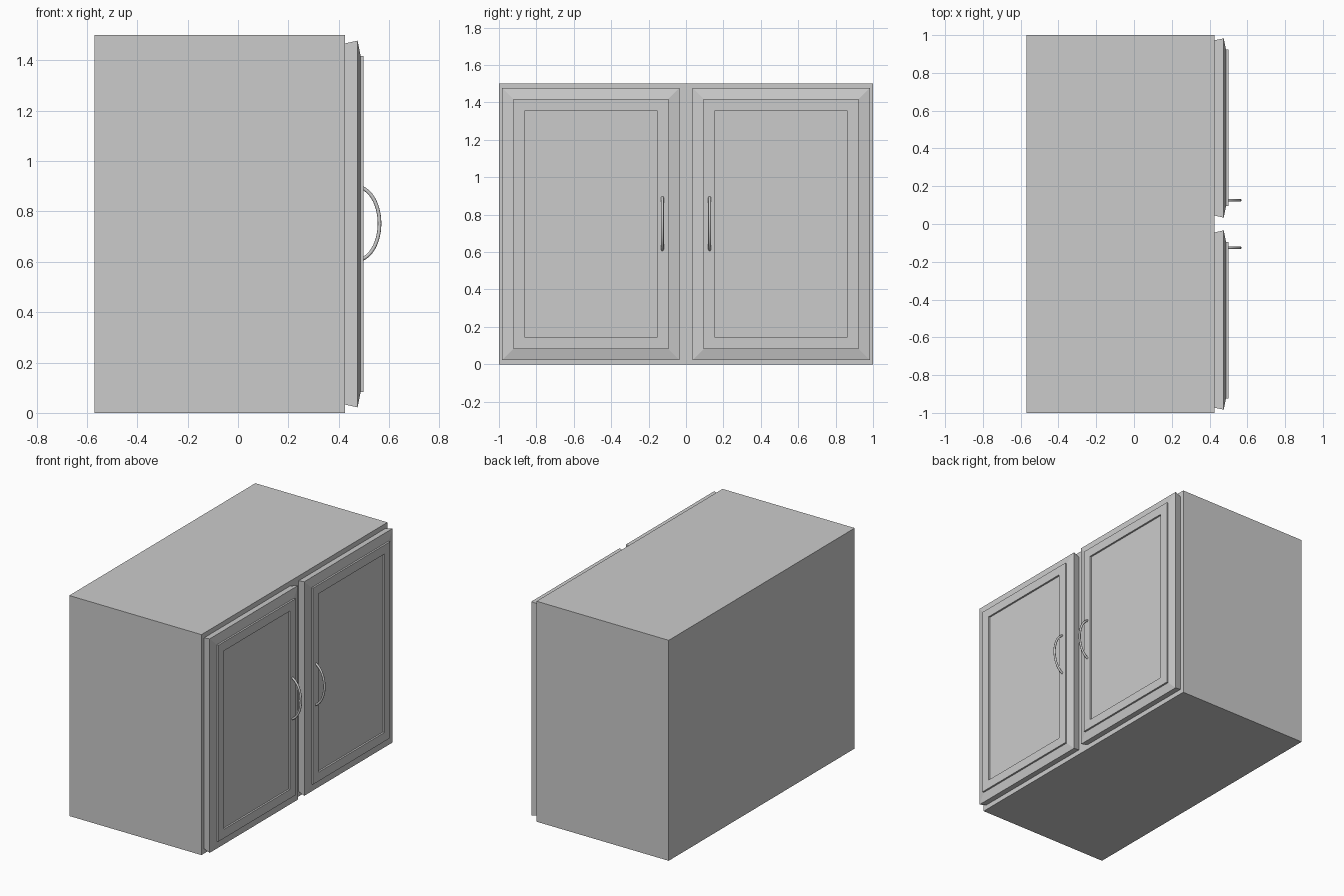
import bpy, bmesh, math

if "Cube" in bpy.data.objects:
    bpy.data.objects.remove(bpy.data.objects["Cube"])

def make_object(name, bm):
    bmesh.ops.recalc_face_normals(bm, faces=bm.faces)
    mesh = bpy.data.meshes.new(name)
    bm.to_mesh(mesh)
    bm.free()
    ob = bpy.data.objects.new(name, mesh)
    bpy.context.collection.objects.link(ob)
    return ob

def skin(name, rings):
    """Bridge successive closed rings of points and cap both ends."""
    bm = bmesh.new()
    loops = [[bm.verts.new(p) for p in ring] for ring in rings]
    n = len(loops[0])
    for a, b in zip(loops, loops[1:]):
        for i in range(n):
            j = (i + 1) % n
            bm.faces.new((a[i], a[j], b[j], b[i]))
    bm.faces.new(loops[0][::-1])
    bm.faces.new(loops[-1])
    return make_object(name, bm)

def rect(x, y0, y1, z0, z1):
    return [(x, y0, z0), (x, y1, z0), (x, y1, z1), (x, y0, z1)]

# Cabinet body
skin("cabinet_body", [rect(-0.57, -1, 1, 0, 1.5), rect(0.425, -1, 1, 0, 1.5)])

# Door section: x position and inset from the door's widest outline
PROFILE = [(0.425, 0.011), (0.475, 0.0), (0.487, 0.06),
           (0.499, 0.06), (0.499, 0.121), (0.487, 0.121)]

for side, label in ((-1, "left"), (1, "right")):
    # Door with flared edge, raised frame and recessed panel
    skin(label + "_door", [rect(x, side * (0.034 + d), side * (0.983 - d),
                                0.022 + d, 1.478 - d) for x, d in PROFILE])

    # Bowed handle: round section swept along an elliptical arc
    rings = []
    for k in range(25):
        t = -1.32 + 2.64 * k / 24
        c, s = math.cos(t), math.sin(t)
        cx, cz = 0.47 + 0.092 * c, 0.752 + 0.146 * s
        nx, nz = c / 0.092, s / 0.146
        length = math.hypot(nx, nz)
        nx, nz = nx / length, nz / length
        ring = []
        for i in range(12):
            a = math.tau * i / 12
            r = 0.0072 * math.cos(a)
            ring.append((cx + nx * r, side * 0.126 + 0.0072 * math.sin(a), cz + nz * r))
        rings.append(ring)
    handle = skin(label + "_handle", rings)
    bpy.context.view_layer.objects.active = handle
    handle.select_set(True)
    bpy.ops.object.shade_smooth_by_angle(angle=math.radians(40))
    handle.select_set(False)
